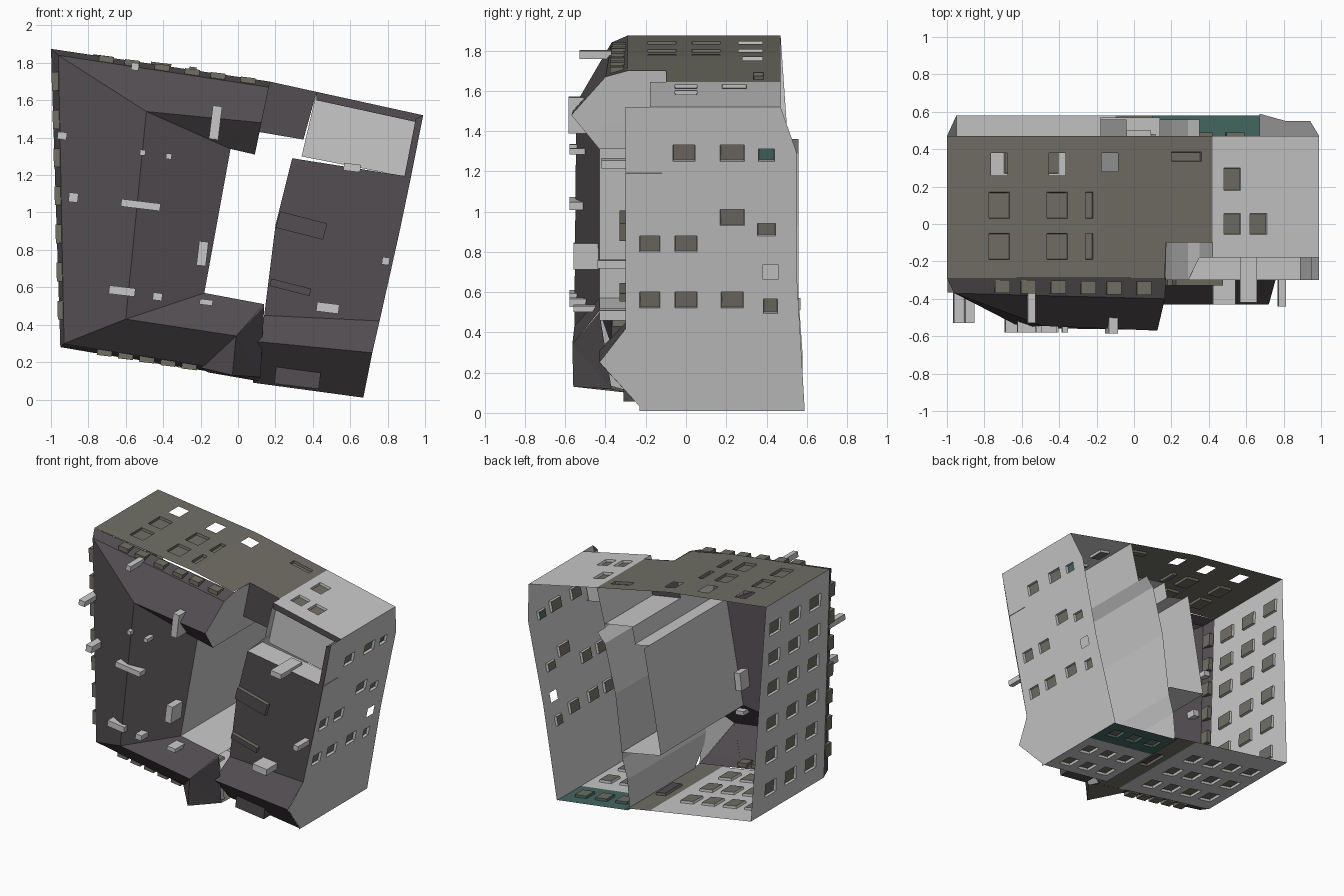
import bpy, bmesh
from mathutils import Vector

cube = bpy.data.objects.get("Cube")
if cube:
    bpy.data.objects.remove(cube)


def material(name, rgb):
    m = bpy.data.materials.new(name)
    m.use_nodes = True
    m.diffuse_color = (*rgb, 1)
    m.node_tree.nodes["Principled BSDF"].inputs["Base Color"].default_value = (*rgb, 1)
    return m


LIGHT, DARK, OLIVE, TEAL = range(4)
MATS = [material("light_plaster", (.58, .58, .58)), material("dark_slate", (.085, .075, .082)),
        material("olive_stone", (.165, .16, .13)), material("teal_glass", (.06, .14, .125))]


def finish(name, bm):
    me = bpy.data.meshes.new(name)
    bm.to_mesh(me)
    bm.free()
    for m in MATS:
        me.materials.append(m)
    ob = bpy.data.objects.new(name, me)
    bpy.context.collection.objects.link(ob)
    return ob


def panel(name, polys, mat):
    """Flat faces given as corner lists."""
    bm = bmesh.new()
    for p in polys:
        bm.faces.new([bm.verts.new(c) for c in p]).material_index = mat
    return finish(name, bm)


def interp(prof, u):
    """Piecewise straight profile of (u, y) points."""
    if isinstance(prof, (int, float)):
        return prof
    for (u0, a), (u1, b) in zip(prof, prof[1:]):
        if u <= u1 + 1e-6:
            return a + (b - a) * (u - u0) / (u1 - u0)
    return prof[-1][1]


def wall(name, a, b, front, back, mat, wins=(), pane=OLIVE):
    """Upright sheet along plan line a-b with sunken or open windows (c, y, w, h[, kind])."""
    k = 0 if abs(b[0] - a[0]) > abs(b[1] - a[1]) else 1
    length = b[k] - a[k]
    rects = []
    for c, y, w, h, *kind in wins:
        us = sorted([(c - w / 2 - a[k]) / length, (c + w / 2 - a[k]) / length])
        rects.append((us[0], us[1], y - h / 2, y + h / 2, kind[0] if kind else pane))
    us, ys = {0.0, 1.0}, set()
    for r in rects:
        us |= {r[0], r[1]}
        ys |= {r[2], r[3]}
    for prof in (front, back):
        if not isinstance(prof, (int, float)):
            us |= {p[0] for p in prof}
    us, ys = sorted(us), sorted(ys)
    bm = bmesh.new()
    grid = [[bm.verts.new((a[0] + (b[0] - a[0]) * u, y, a[1] + (b[1] - a[1]) * u))
             for y in [interp(front, u), *ys, interp(back, u)]] for u in us]
    rows = [None, *ys, None]
    panes, holes = [], []
    for i in range(len(us) - 1):
        for j in range(len(rows) - 1):
            f = bm.faces.new((grid[i][j], grid[i + 1][j], grid[i + 1][j + 1], grid[i][j + 1]))
            f.material_index = mat
            if rows[j] is None or rows[j + 1] is None:
                continue
            u, y = (us[i] + us[i + 1]) / 2, (rows[j] + rows[j + 1]) / 2
            for r in rects:
                if r[0] < u < r[1] and r[2] < y < r[3]:
                    if r[4] == "open":
                        holes.append(f)
                    else:
                        panes.append((f, r[4]))
    bm.normal_update()
    inward = Vector((-a[0], 0, .9 - a[1]))
    if bm.faces[:][0].normal.dot(inward) > 0:
        bmesh.ops.reverse_faces(bm, faces=bm.faces[:])
    bmesh.ops.delete(bm, geom=holes, context='FACES')
    if panes:
        bmesh.ops.inset_region(bm, faces=[p[0] for p in panes], thickness=.003, depth=-.018)
        for f, m in panes:
            f.material_index = m
    return finish(name, bm)


def box(name, centre, size, mat, tilt=.12):
    bm = bmesh.new()
    bmesh.ops.create_cube(bm, size=1)
    bmesh.ops.scale(bm, vec=size, verts=bm.verts)
    for f in bm.faces:
        f.material_index = mat
    ob = finish(name, bm)
    ob.location = centre
    ob.rotation_euler.y = tilt
    return ob


# Outer walls of the left wing
rows = (1.68, 1.45, 1.22, .95, .7, .45)
wall("left_wall", (-1, 1.875), (-.95, .28), -.29, [(0, .47), (1, .58)], LIGHT,
     [(z, y, .1, .13) for z in rows for y in (-.13, .11, .35)])
wins = [(x, y, .11, .14) for x in (-.72, -.41) for y in (-.12, .1)]
wins += [(-.24, y, .04, .14) for y in (-.12, .1)]
wins += [(x, .32, .09, .12, "open") for x in (-.72, -.41)]
wall("top_wall", (-1, 1.875), (-.18, 1.77), -.29, .47, OLIVE, wins)
wall("top_wall_bend", (-.18, 1.77), (.42, 1.645), [(0, -.29), (.57, -.29), (.59, -.1), (1, -.1)],
     .47, OLIVE, [(-.13, .33, .09, .1, "open"), (.28, .36, .16, .05)])
wall("bottom_wall", (-.95, .28), (-.1, .135), -.29, .58, LIGHT,
     [(x, y, .11, .12) for x in (-.82, -.64, -.46, -.28) for y in (-.13, .1, .33)])
wall("bottom_middle_wall", (-.1, .135), (.1, .1), -.29, .58, OLIVE, [(0, .2, .08, .2, DARK)])

# Outer walls of the right wing
right_wins = [(1.29, -.01, .08, .11), (1.29, .23, .08, .12), (1.28, .4, .06, .08, TEAL),
              (.97, .23, .08, .12), (.91, .4, .06, .09), (.84, -.18, .08, .1),
              (.84, 0, .08, .11), (.7, .42, .07, .08, "open"), (.56, -.18, .08, .1),
              (.56, 0, .08, .11), (.56, .23, .08, .11), (.53, .42, .07, .07)]
wall("right_wall", (.99, 1.52), (.67, .01), [(0, -.3), (.73, -.3), (.84, -.43), (1, -.21)],
     [(0, .47), (.15, .55), (.55, .55), (1, .59)], LIGHT, right_wins)
wall("right_top_wall", (.42, 1.645), (.99, 1.52), -.18, .47, LIGHT,
     [(.525, .24, .09, .12), (.525, 0, .09, .11), (.665, 0, .09, .11)])
wall("right_bottom_wall", (.08, .09), (.67, .01), -.21, .3, LIGHT,
     [(x, y, .1, .11) for x in (.2, .37, .54) for y in (-.08, .14)])
wall("teal_bottom_wall", (.08, .09), (.67, .01), .3, .58, TEAL,
     [(x, .44, .1, .1) for x in (.2, .37, .54)])

# Courtyard walls
wall("courtyard_left", (-.04, 1.34), (-.18, .57), -.43, .56, LIGHT)
wall("courtyard_top", (-.04, 1.34), (.09, 1.31), -.43, .5, LIGHT)
wall("courtyard_corner", (.09, 1.31), (.115, 1.43), -.43, .48, LIGHT)
wall("courtyard_connector", (.115, 1.43), (.35, 1.39), -.1, .47, LIGHT)
wall("courtyard_bottom", (-.18, .57), (.14, .51), -.43, .57, LIGHT)
inner = [(.42, 1.645, -.18), (.35, 1.36, -.18), (.29, 1.29, -.3), (.2, .93, -.3),
         (.14, .45, -.3), (.1, .31, -.43), (.08, .09, -.21)]
for i, (p, q) in enumerate(zip(inner, inner[1:])):
    wall(f"courtyard_right_{i}", p[:2], q[:2], [(0, p[2]), (1, q[2])],
         .47 if i == 0 else .56, LIGHT)

# Mansard roof: eave, break, ridge and inner eave at each corner
sections = [
    [(.17, -.29, 1.70), (.165, -.4, 1.67), (.125, -.57, 1.48), (.09, -.43, 1.31)],
    [(-1, -.29, 1.875), (-.96, -.37, 1.84), (-.49, -.545, 1.54), (-.04, -.43, 1.34)],
    [(-.95, -.29, .28), (-.93, -.37, .30), (-.6, -.555, .43), (-.18, -.43, .57)],
    [(.09, -.29, .11), (.09, -.4, .14), (-.01, -.565, .34), (.14, -.43, .51)]]
panel("mansard_roof", [(s[i], t[i], t[i + 1], s[i + 1])
                       for s, t in zip(sections, sections[1:]) for i in range(3)], DARK)
panel("top_gable_end", [sections[0] + [(.115, -.1, 1.43), (.17, -.1, 1.70)]], LIGHT)
panel("bottom_gable_end", [sections[3]], LIGHT)

# Cross gable over the lower edge
peak, back = (-.03, -.56, .13), (-.01, -.565, .34)
lo, hi = (-.2, -.37, .17), (.12, -.37, .12)
panel("cross_gable_roof", [(lo, peak, back), (hi, back, peak), (hi, (.14, -.43, .5), back)], DARK)
panel("cross_gable_face", [(lo, peak, hi, (.1, -.29, .1), (-.16, -.29, .145))], OLIVE)

# Right wing roof
left = [(x, y, z) for x, z, y in inner[2:]]
right = [(.925, -.3, 1.19), (.86, -.3, .88), (.757, -.3, .42), (.718, -.43, .25), (.67, -.21, .01)]
panel("right_roof", [(left[i], right[i], right[i + 1], left[i + 1]) for i in range(4)], DARK)
panel("connector_roof", [[(.17, -.1, 1.70), (.42, -.1, 1.645), (.35, -.1, 1.39),
                          (.115, -.1, 1.43)]], DARK)

# Sunken terrace with a dark rim
rim_in = [(.95, 1.5), (.89, 1.195)]
panel("terrace", [[(.42, -.12, 1.645), (.97, -.12, 1.52), (.9, -.12, 1.19), (.34, -.12, 1.3)],
                  [(.29, -.3, 1.29), (.925, -.3, 1.19), (.925, -.12, 1.19), (.29, -.12, 1.29)],
                  [(x, y, z) for (x, z), y in zip(rim_in + rim_in[::-1], (-.3, -.3, -.12, -.12))]],
      LIGHT)
panel("terrace_rim", [[(.95, -.3, 1.5), (.99, -.3, 1.52), (.925, -.3, 1.19), (.89, -.3, 1.195)],
                      [(.42, -.18, 1.645), (.99, -.18, 1.52), (.97, -.18, 1.48),
                       (.42, -.18, 1.60)]], DARK)

# Small dormers on the steep band of the mansard
def band(i, t):
    s, e = [(Vector(c[0]) + Vector(c[1])) / 2 for c in sections[i:i + 2]]
    return s.lerp(e, t)

for n, t in enumerate((.1, .24, .36, .5, .64, .76)):
    box(f"top_dormer_{n}", band(0, t), (.08, .07, .04), OLIVE)
for n in range(7):
    box(f"left_dormer_{n}", band(1, .1 + n * .13), (.04, .07, .1), OLIVE, -.03)
for n in range(5):
    box(f"bottom_dormer_{n}", band(2, .22 + n * .11), (.08, .07, .04), OLIVE)

# Wide dormers on the right wing: dark front, olive sides
for n, (x, z, w, h) in enumerate([(.34, .93, .26, .09), (.28, .6, .22, .04)]):
    d = box(f"wide_dormer_{n}", (x, -.29, z), (w, .08, h), OLIVE, .25)
    for f in d.data.polygons:
        if f.normal.y < -.5:
            f.material_index = DARK
box("entrance_block", (.32, -.26, .13), (.24, .1, .12), DARK)

# Chimneys: x, z, width, height, outer y, inner y
chimneys = [(-.55, 1.78, .04, .04, -.53, -.27), (-.94, 1.41, .05, .04, -.53, -.3),
            (-.88, 1.08, .05, .05, -.53, -.35), (-.51, 1.32, .03, .03, -.58, -.45),
            (-.37, 1.3, .03, .03, -.58, -.45), (-.52, 1.04, .21, .04, -.58, -.42),
            (-.12, 1.48, .05, .18, -.585, -.42), (-.19, .78, .05, .13, -.56, -.35),
            (-.62, .58, .14, .045, -.58, -.42), (-.43, .55, .05, .04, -.58, -.42),
            (-.17, .52, .07, .03, -.56, -.4), (.61, 1.24, .09, .04, -.42, -.17),
            (.79, .74, .04, .04, -.44, -.25), (.48, .49, .12, .05, -.43, -.25)]
for n, (x, z, w, h, y0, y1) in enumerate(chimneys):
    box(f"chimney_{n}", (x, (y0 + y1) / 2, z), (w, y1 - y0, h), LIGHT)
